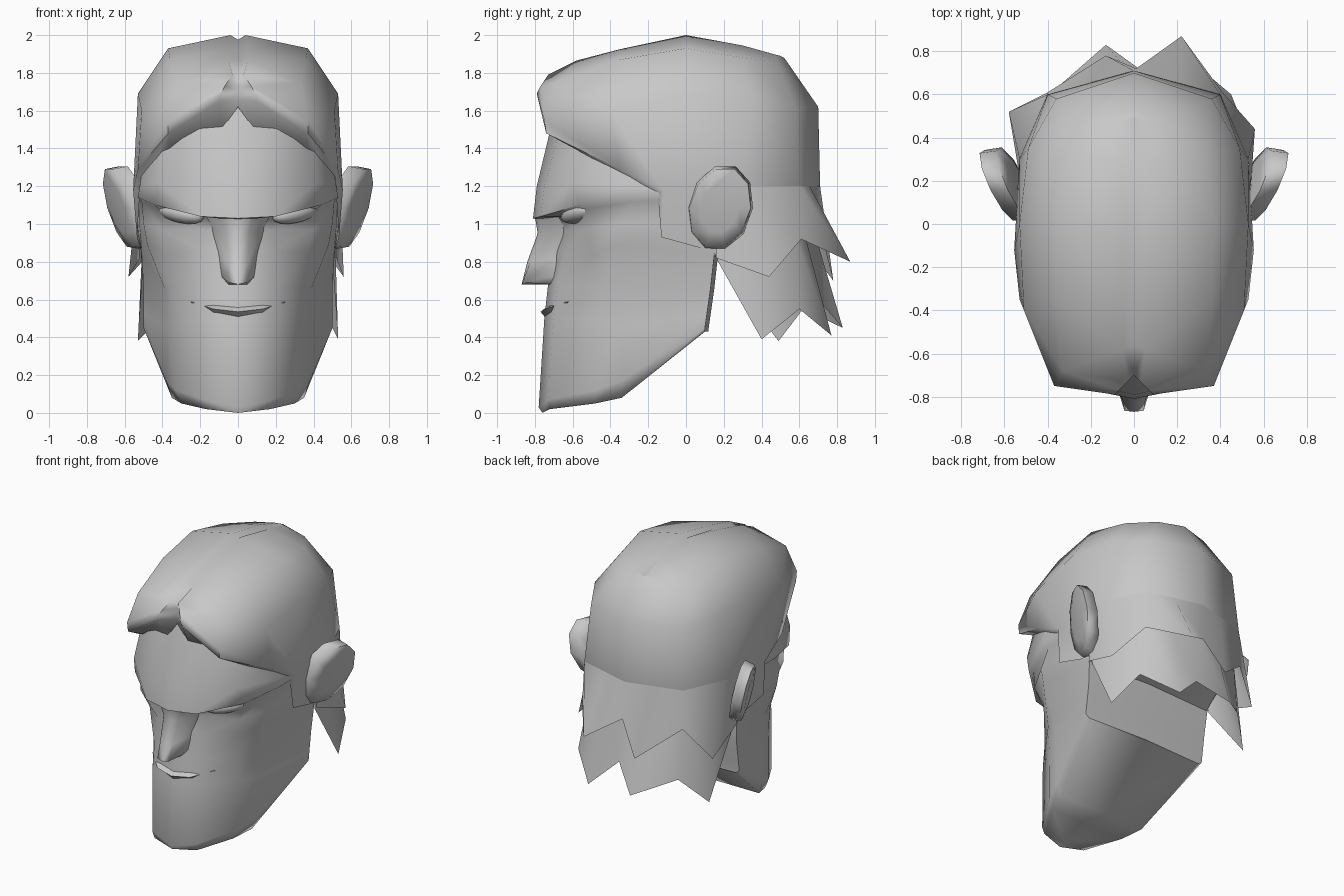
import bpy
import bmesh
from math import cos, sin, pi, radians
from mathutils import Matrix

cube = bpy.data.objects.get("Cube")
if cube:
    bpy.data.objects.remove(cube, do_unlink=True)

# One plain clay colour for everything
clay = bpy.data.materials.new("clay_grey")
clay.use_nodes = True
clay.diffuse_color = (.58, .58, .58, 1)
for node in clay.node_tree.nodes:
    if node.type == 'BSDF_PRINCIPLED':
        node.inputs["Base Color"].default_value = clay.diffuse_color
        node.inputs["Roughness"].default_value = .8


def finish(name, bm, mirrored=False, angle=38):
    """Turn a bmesh into a named, shaded object, optionally mirrored over x."""
    bmesh.ops.remove_doubles(bm, verts=bm.verts, dist=.0005)
    bmesh.ops.recalc_face_normals(bm, faces=bm.faces)
    mesh = bpy.data.meshes.new(name)
    bm.to_mesh(mesh)
    bm.free()
    mesh.materials.append(clay)
    obj = bpy.data.objects.new(name, mesh)
    bpy.context.collection.objects.link(obj)
    bpy.ops.object.select_all(action='DESELECT')
    obj.select_set(True)
    bpy.context.view_layer.objects.active = obj
    bpy.ops.object.shade_smooth_by_angle(angle=radians(angle))
    if mirrored:
        mirror = obj.modifiers.new("mirror", 'MIRROR')
        mirror.use_clip = True
        mirror.merge_threshold = .001
    return obj


def loft(name, rows, mirrored=True, angle=38):
    """Skin a grid of points, row by row."""
    bm = bmesh.new()
    grid = [[bm.verts.new(p) for p in row] for row in rows]
    for low, high in zip(grid, grid[1:]):
        for i in range(len(low) - 1):
            bm.faces.new((low[i], low[i + 1], high[i + 1], high[i]))
    return finish(name, bm, mirrored, angle)


# Face: each row runs from the middle of the front to behind the ear
jaw_rows = [
    [(0, -.76, 0), (.17, -.72, .02), (.3, -.48, .05), (.35, -.34, .08), (.47, .1, .43)],
    [(0, -.78, .03), (.18, -.73, .07), (.33, -.48, .12), (.38, -.34, .17), (.5, .1, .45)],
    [(0, -.75, .5), (.2, -.7, .5), (.345, -.46, .48), (.38, -.35, .46), (.5, .11, .52)],
    [(0, -.73, .68), (.2, -.68, .68), (.355, -.46, .66), (.39, -.36, .66), (.5, .13, .66)],
    [(0, -.73, .85), (.2, -.64, .86), (.37, -.49, .84), (.48, -.36, .89), (.51, .15, .84)],
]
brow_rows = [
    [(0, -.73, .97), (.18, -.62, .97), (.4, -.55, .97), (.5, -.36, 1), (.53, .12, 1)],
    [(0, -.77, 1.02), (.18, -.64, 1.04), (.42, -.53, 1.08), (.51, -.27, 1.12), (.53, .12, 1.12)],
    [(0, -.81, 1.03), (.2, -.77, 1.04), (.44, -.56, 1.1), (.53, -.27, 1.14), (.54, .12, 1.15)],
    [(0, -.79, 1.2), (.2, -.75, 1.2), (.42, -.6, 1.22), (.52, -.3, 1.2), (.53, .12, 1.2)],
    [(0, -.68, 1.66), (.2, -.66, 1.53), (.4, -.55, 1.42), (.5, -.3, 1.35), (.5, .12, 1.3)],
]
face_rows = jaw_rows + brow_rows
# Close the underside of the jaw and the back of the head along the middle
face_rows.insert(0, [(0, y, z) for x, y, z in jaw_rows[0]])
face_rows = [row + [(0, row[-1][1] + .02, row[-1][2])] for row in face_rows]
loft("face", face_rows, angle=75)

# Nose
loft("nose", [
    [(0, -.72, .68), (.05, -.72, .68), (.07, -.7, .7)],
    [(0, -.87, .68), (.045, -.865, .69), (.085, -.7, .72)],
    [(0, -.84, .8), (.05, -.825, .8), (.1, -.68, .82)],
    [(0, -.785, .95), (.06, -.77, .96), (.14, -.64, .98)],
    [(0, -.8, 1.04), (.08, -.78, 1.04), (.17, -.68, 1.05)],
], angle=70)

# Lips
loft("lips", [
    [(0, -.74, .56), (.13, -.71, .57), (.25, -.61, .59)],
    [(0, -.77, .535), (.13, -.745, .55), (.25, -.63, .588)],
    [(0, -.745, .505), (.13, -.71, .53), (.25, -.61, .58)],
])

# Eyes, turned to follow the curve of the face and tucked under the brow
bm = bmesh.new()
bmesh.ops.create_uvsphere(bm, u_segments=12, v_segments=8, radius=1, matrix=(
    Matrix.Translation((.3, -.575, 1.055))
    @ Matrix.Rotation(radians(32), 4, 'Z')
    @ Matrix.Rotation(radians(-10), 4, 'Y')
    @ Matrix.Diagonal((.14, .06, .05, 1))))
finish("eyes", bm, True, 60)

# Ears: thick rounded plates leaning outwards to the top and back
bm = bmesh.new()
bmesh.ops.create_cone(bm, cap_ends=True, segments=10, radius1=1, radius2=.93,
                      depth=2, matrix=Matrix.Rotation(pi / 2, 4, 'Y'))
rims = [f for f in bm.faces if len(f.verts) > 4]
bmesh.ops.inset_individual(bm, faces=rims, thickness=.35, depth=.3)
for v in bm.verts:
    side, across, up = v.co
    y = .18 + .175 * across + .03 * up
    z = 1.085 + .232 * up
    v.co = (.585 + .4 * (y - .18) + .23 * (z - 1.085) + .042 * side, y, z)
finish("ears", bm, True, 80)

# Hair cap: rows go from the parting down to the hairline, front to back
hair_rows = [
    [(0, -.7, 1.76), (0, -.56, 1.86), (0, -.35, 1.915), (0, 0, 1.975),
     (0, .3, 1.94), (0, .48, 1.89), (0, .5, 1.89)],
    [(.03, -.73, 1.79), (.05, -.58, 1.865), (.05, -.35, 1.925), (.04, 0, 2),
     (.05, .3, 1.945), (.04, .48, 1.895), (0, .5, 1.89)],
    [(.07, -.77, 1.73), (.33, -.68, 1.75), (.36, -.35, 1.87), (.37, 0, 1.93),
     (.33, .3, 1.88), (.2, .48, 1.86), (0, .52, 1.88)],
    [(.09, -.79, 1.69), (.37, -.75, 1.55), (.51, -.4, 1.6), (.53, 0, 1.69),
     (.49, .35, 1.66), (.36, .58, 1.62), (0, .7, 1.62)],
    [(.1, -.78, 1.65), (.37, -.74, 1.48), (.53, -.35, 1.29), (.555, -.12, 1.18),
     (.53, .3, 1.2), (.4, .6, 1.2), (0, .71, 1.2)],
    [(.08, -.69, 1.51), (.36, -.56, 1.39), (.52, -.15, 1.16), (.535, -.13, .93),
     (.51, .16, .85), (.4, .56, .95), (0, .68, .95)],
]
# Notch at the front of the parting
hair_rows = [[(0, -.7, 1.76 - .028 * i)] + row for i, row in enumerate(hair_rows)]
loft("hair_cap", hair_rows, angle=62)

# Two layers of ragged locks round the back, hanging from the rim of the cap
side, corner, middle = hair_rows[4][5:]
half_rim = [(.54, .16, 1.19), side, corner, (.2, .655, 1.2)]
rim = half_rim + [middle] + [(-x, y, z) for x, y, z in reversed(half_rim)]
inner_rim = [(x * .95, y - .03, .96) for x, y, z in rim]
upper_tips = [(.52, .16, .82), (.56, .44, .72), (.41, .61, .92), (.22, .87, .8),
              (.01, .72, .93), (-.13, .78, .7), (-.4, .61, .92), (-.58, .52, .72),
              (-.52, .16, .82)]
lower_tips = [(.5, .17, .8), (.53, .4, .39), (.45, .6, .55), (.25, .77, .41),
              (.05, .7, .6), (-.13, .83, .45), (-.37, .62, .55), (-.53, .49, .38),
              (-.5, .17, .8)]
loft("upper_locks", [rim, upper_tips], False, 60)
loft("lower_locks", [inner_rim, lower_tips], False, 60)

# Nape closing the head beneath the hair
loft("nape", [inner_rim, [(x, .14, .82) for x, y, z in inner_rim]], False)
